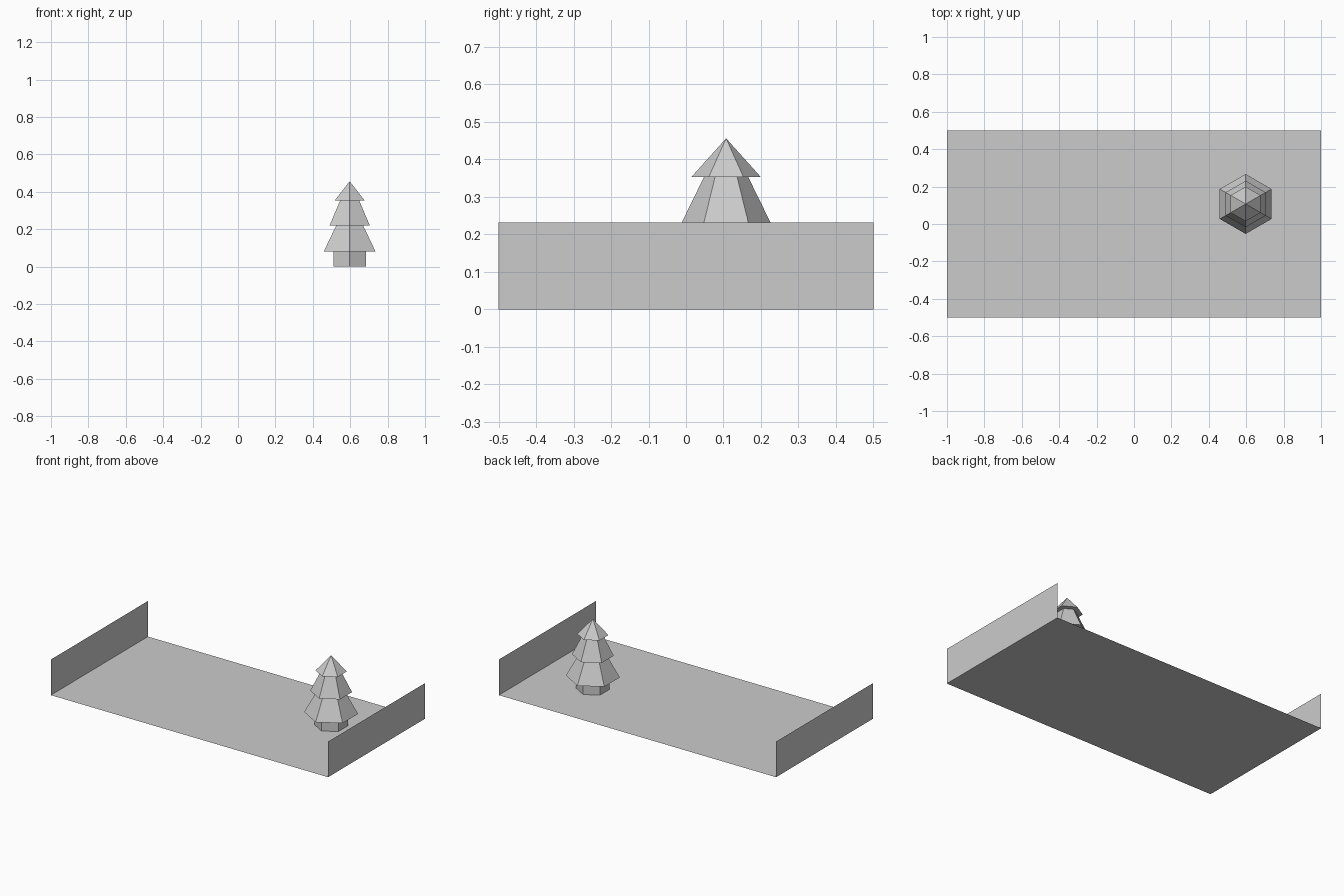
import bpy, bmesh, math

if "Cube" in bpy.data.objects:
    bpy.data.objects.remove(bpy.data.objects["Cube"])

TREE_X, TREE_Y = 0.597, 0.107
WALL_H = 0.232


def make_object(name, bm):
    mesh = bpy.data.meshes.new(name)
    bm.to_mesh(mesh)
    bm.free()
    obj = bpy.data.objects.new(name, mesh)
    bpy.context.collection.objects.link(obj)
    return obj


def sheet(name, corners):
    bm = bmesh.new()
    bm.faces.new([bm.verts.new(c) for c in corners])
    return make_object(name, bm)


def hex_lathe(name, profile):
    """Stack six-sided rings from (radius, z) pairs; radius 0 is a point."""
    bm = bmesh.new()
    rings = []
    for r, z in profile:
        angles = [math.radians(90 + 60 * i) for i in range(6 if r else 1)]
        rings.append([bm.verts.new((r * math.cos(a), r * math.sin(a), z)) for a in angles])
    for low, high in zip(rings, rings[1:]):
        for i in range(6):
            j = (i + 1) % 6
            if len(high) == 1:
                bm.faces.new((low[i], low[j], high[0]))
            else:
                bm.faces.new((low[i], low[j], high[j], high[i]))
    obj = make_object(name, bm)
    obj.location = (TREE_X, TREE_Y, 0)
    return obj


# Ground panel
sheet("floor", [(-1, -0.5, 0), (1, -0.5, 0), (1, 0.5, 0), (-1, 0.5, 0)])

# Upright panels at both ends
for name, x in (("left_wall", -1), ("right_wall", 1)):
    corners = [(x, -0.5, 0), (x, 0.5, 0), (x, 0.5, WALL_H), (x, -0.5, WALL_H)]
    sheet(name, corners)

# Tree: short trunk and three tapering tiers with flat undersides
hex_lathe("tree_trunk", [(0.1, 0), (0.1, 0.08)])
hex_lathe("tree_foliage", [(0.1, 0.08), (0.16, 0.08), (0.083, 0.22),
                           (0.124, 0.22), (0.059, 0.353),
                           (0.0925, 0.353), (0, 0.456)])
